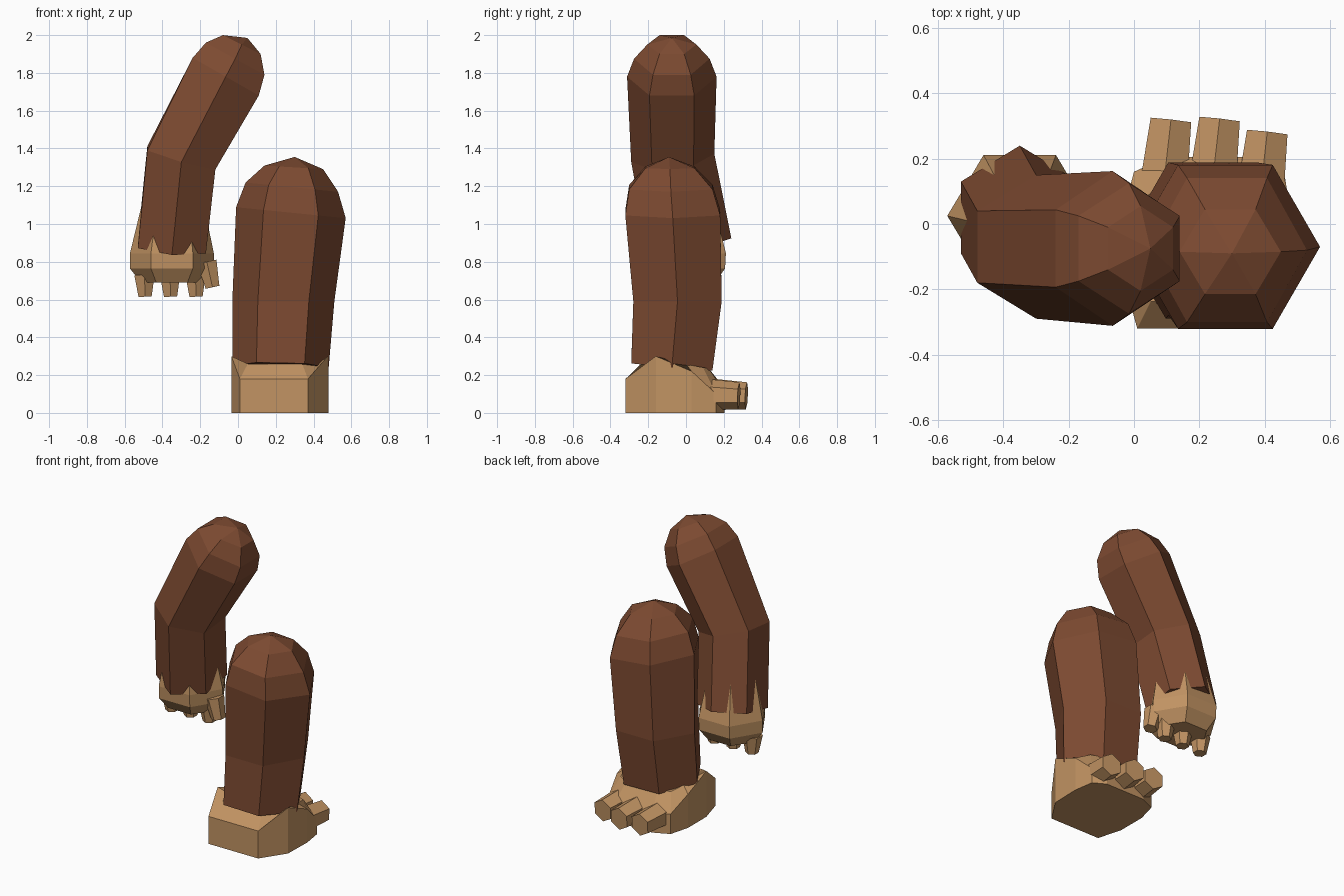
import bpy, bmesh, math
from mathutils import Vector

if "Cube" in bpy.data.objects:
    bpy.data.objects.remove(bpy.data.objects["Cube"])


def material(name, rgb):
    m = bpy.data.materials.new(name)
    m.diffuse_color = (*rgb, 1)
    m.use_nodes = True
    m.node_tree.nodes["Principled BSDF"].inputs["Base Color"].default_value = m.diffuse_color
    return m


FUR = material("brown_fur", (0.205, 0.069, 0.031))
SKIN = material("tan_skin", (0.54, 0.295, 0.125))


def skin_loops(name, loops, mat, apex=None):
    """Join point loops into a closed flat-faced body, optionally ending in a point."""
    bm = bmesh.new()
    rows = [[bm.verts.new(p) for p in loop] for loop in loops]
    n = len(rows[0])
    for a, b in zip(rows, rows[1:]):
        for i in range(n):
            j = (i + 1) % n
            bm.faces.new((a[i], a[j], b[j], b[i]))
    bm.faces.new(rows[0][::-1])
    if apex:
        tip = bm.verts.new(apex)
        for i in range(n):
            bm.faces.new((rows[-1][i], rows[-1][(i + 1) % n], tip))
    else:
        bm.faces.new(rows[-1])
    bmesh.ops.recalc_face_normals(bm, faces=bm.faces)
    me = bpy.data.meshes.new(name)
    bm.to_mesh(me)
    bm.free()
    me.materials.append(mat)
    ob = bpy.data.objects.new(name, me)
    bpy.context.collection.objects.link(ob)
    return ob


def hex_ring(x, y, z, rx, ry, sx=0, sy=0, turn=0):
    """Six points around a centre; sx and sy tilt the ring along x and y."""
    pts = []
    for k in range(6):
        a = math.radians(60 * k + turn)
        dx, dy = rx * math.cos(a), ry * math.sin(a)
        pts.append((x + dx, y + dy, z + sx * dx + sy * dy))
    return pts


def digit(name, start, end, r0, r1):
    """Tapered six-sided finger or toe between two points."""
    start, end = Vector(start), Vector(end)
    axis = (end - start).normalized()
    up = Vector((0, 0, 1)) if abs(axis.z) < 0.8 else Vector((0, 1, 0))
    side = axis.cross(up).normalized()
    up = side.cross(axis)
    loops = []
    for c, r in ((start, r0), (end, r1)):
        loops.append([c + r * (math.sin(k * math.pi / 3) * side
                               + math.cos(k * math.pi / 3) * up) for k in range(6)])
    return skin_loops(name, loops, SKIN)


# Leg: upright fur column with a domed top
skin_loops("leg", [
    hex_ring(0.225, -0.075, 0.245, 0.255, 0.248, -0.02, -0.09),
    hex_ring(0.24, -0.045, 0.59, 0.27, 0.27),
    hex_ring(0.28, -0.07, 1.06, 0.29, 0.29, -0.1),
    hex_ring(0.285, -0.08, 1.195, 0.245, 0.255, -0.1),
    hex_ring(0.295, -0.085, 1.30, 0.155, 0.15, -0.06),
], FUR, (0.3, -0.09, 1.355))

# Arm: bent fur column with a domed shoulder
skin_loops("arm", [
    hex_ring(-0.35, 0.02, 0.88, 0.208, 0.22, -0.08, 0.2, 30),
    hex_ring(-0.30, -0.07, 1.35, 0.208, 0.22, -0.28, 0.1, 30),
    hex_ring(-0.065, -0.075, 1.78, 0.202, 0.237, -0.57, 0, 30),
    hex_ring(-0.015, -0.075, 1.875, 0.179, 0.20, -0.55, 0, 30),
    hex_ring(0.02, -0.075, 1.95, 0.115, 0.13, -0.5, 0, 30),
], FUR, (0.05, -0.075, 1.985))

# Hand: palm whose corners rise through the end of the arm
skin_loops("hand", [
    hex_ring(-0.35, 0.025, 0.69, 0.165, 0.15),
    hex_ring(-0.35, 0.025, 0.765, 0.222, 0.21),
    hex_ring(-0.35, 0.025, 0.845, 0.222, 0.215),
    hex_ring(-0.345, 0.01, 1.10, 0.165, 0.16),
], SKIN)
for i, x in enumerate((-0.495, -0.36, -0.225)):
    digit(f"finger_{i + 1}", (x, 0.02, 0.73), (x + 0.003, 0.02, 0.615), 0.062, 0.04)
digit("thumb", (-0.165, -0.01, 0.80), (-0.135, -0.01, 0.665), 0.06, 0.043)

# Foot: outline points as x, y and rim height
rim = [(0.01, -0.32, 0.18), (0.37, -0.32, 0.18), (0.475, -0.16, 0.30),
       (0.48, 0.03, 0.22), (0.46, 0.16, 0.10), (0.38, 0.205, 0.11),
       (0.10, 0.205, 0.13), (0.0, 0.16, 0.13), (-0.035, 0.03, 0.22),
       (-0.035, -0.16, 0.30)]
cx, cy = 0.22, -0.06
skin_loops("foot", [
    [(x, y, 0) for x, y, z in rim],
    rim,
    [(cx + (x - cx) * 0.8, cy + (y - cy) * 0.68, 0.26 - 0.12 * max(0, y)) for x, y, z in rim],
], SKIN)

# Toes: three short prisms pointing slightly outward
for i, (x, y) in enumerate(((0.113, 0.317), (0.262, 0.32), (0.408, 0.28))):
    digit(f"toe_{i + 1}", (x - 0.025, y - 0.22, 0.10), (x, y, 0.09), 0.085, 0.072)
